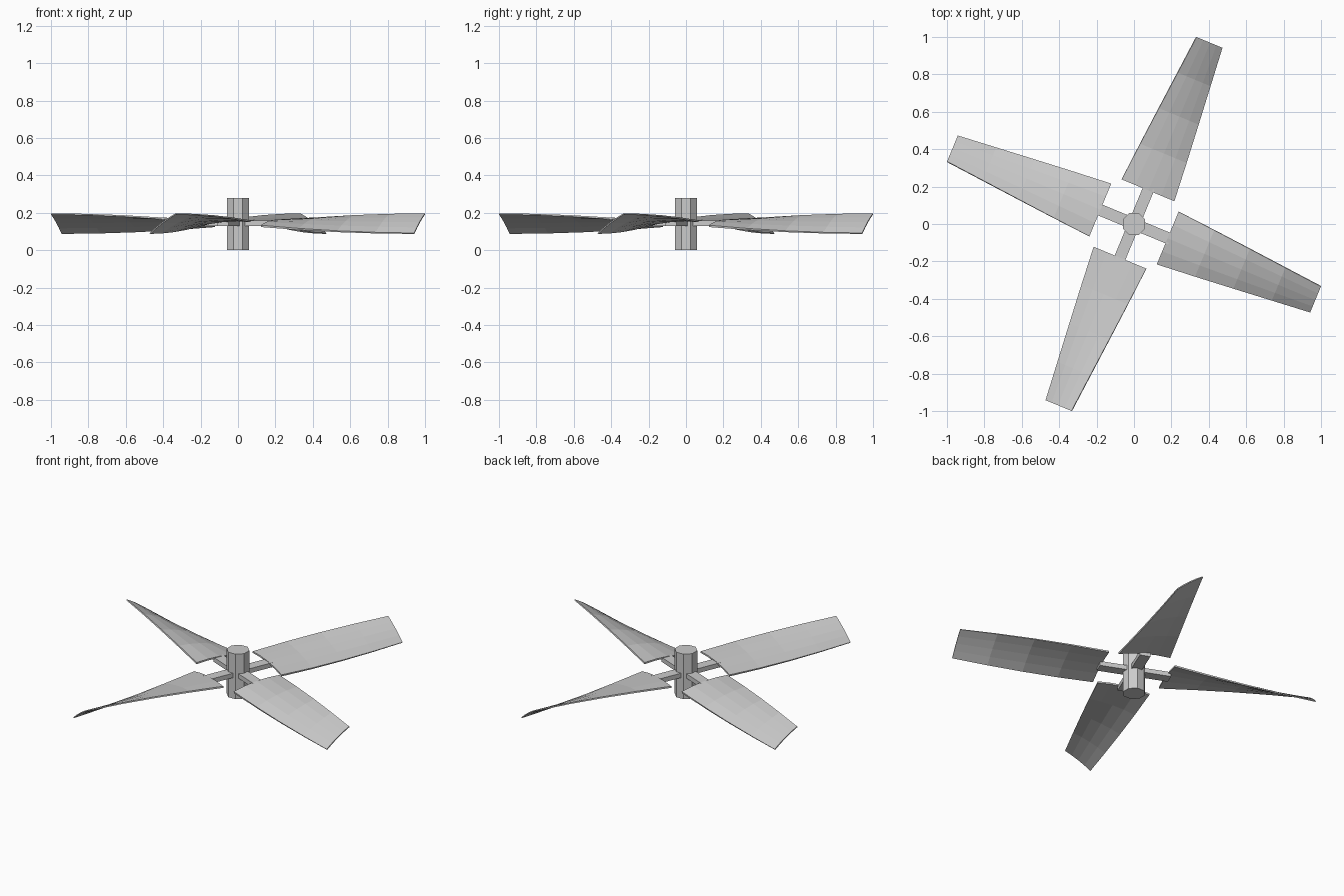
import bpy, bmesh
from math import sin, cos, radians, pi
from mathutils import Matrix

if "Cube" in bpy.data.objects:
    bpy.data.objects.remove(bpy.data.objects["Cube"])

ZC = 0.142          # height of the blade axis
U0, U1 = 0.195, 1.0513


def make_object(name, bm):
    bmesh.ops.recalc_face_normals(bm, faces=bm.faces[:])
    me = bpy.data.meshes.new(name)
    bm.to_mesh(me)
    bm.free()
    ob = bpy.data.objects.new(name, me)
    bpy.context.collection.objects.link(ob)
    return ob


def section(t):
    """Closed, cambered blade section at fraction t along the span."""
    u = U0 + (U1 - U0) * t
    half = 0.153 + (0.0915 - 0.153) * t
    twist = radians(5 + 30 * t)
    camber = 0.014 * (1 - 0.6 * t)
    thick = 0.010 * (1 - 0.4 * t)
    steps = [-1, -0.5, 0, 0.5, 1]
    top = [(s * half, camber * (1 - s * s) + thick / 2) for s in steps]
    bottom = [(s * half, camber * (1 - s * s) - thick / 2) for s in reversed(steps)]
    return [(u, v * cos(twist) - w * sin(twist), ZC + v * sin(twist) + w * cos(twist))
            for v, w in top + bottom]


# Hub: eight-sided post
bm = bmesh.new()
bmesh.ops.create_cone(bm, cap_ends=True, segments=8, radius1=0.065, radius2=0.065, depth=0.28,
                      matrix=Matrix.Translation((0, 0, 0.14)) @ Matrix.Rotation(pi / 8, 4, 'Z'))
make_object("hub", bm)

for i in range(4):
    angle = radians(67.5 + 90 * i)

    # Twisted, tapering blade lofted through its sections
    bm = bmesh.new()
    rings = [[bm.verts.new(p) for p in section(k / 4)] for k in range(5)]
    n = len(rings[0])
    for a, b in zip(rings, rings[1:]):
        for j in range(n):
            bm.faces.new((a[j], a[(j + 1) % n], b[(j + 1) % n], b[j]))
    for ring in (rings[0], rings[-1]):
        for j in range(n // 2 - 1):
            bm.faces.new((ring[j], ring[j + 1], ring[n - 2 - j], ring[n - 1 - j]))
    make_object(f"blade_{i + 1}", bm).rotation_euler.z = angle

    # Spar joining blade and hub
    bm = bmesh.new()
    bmesh.ops.create_cube(bm, size=1, matrix=Matrix.Translation((0.125, 0, ZC + 0.002))
                          @ Matrix.Diagonal((0.17, 0.062, 0.028, 1)))
    make_object(f"spar_{i + 1}", bm).rotation_euler.z = angle
